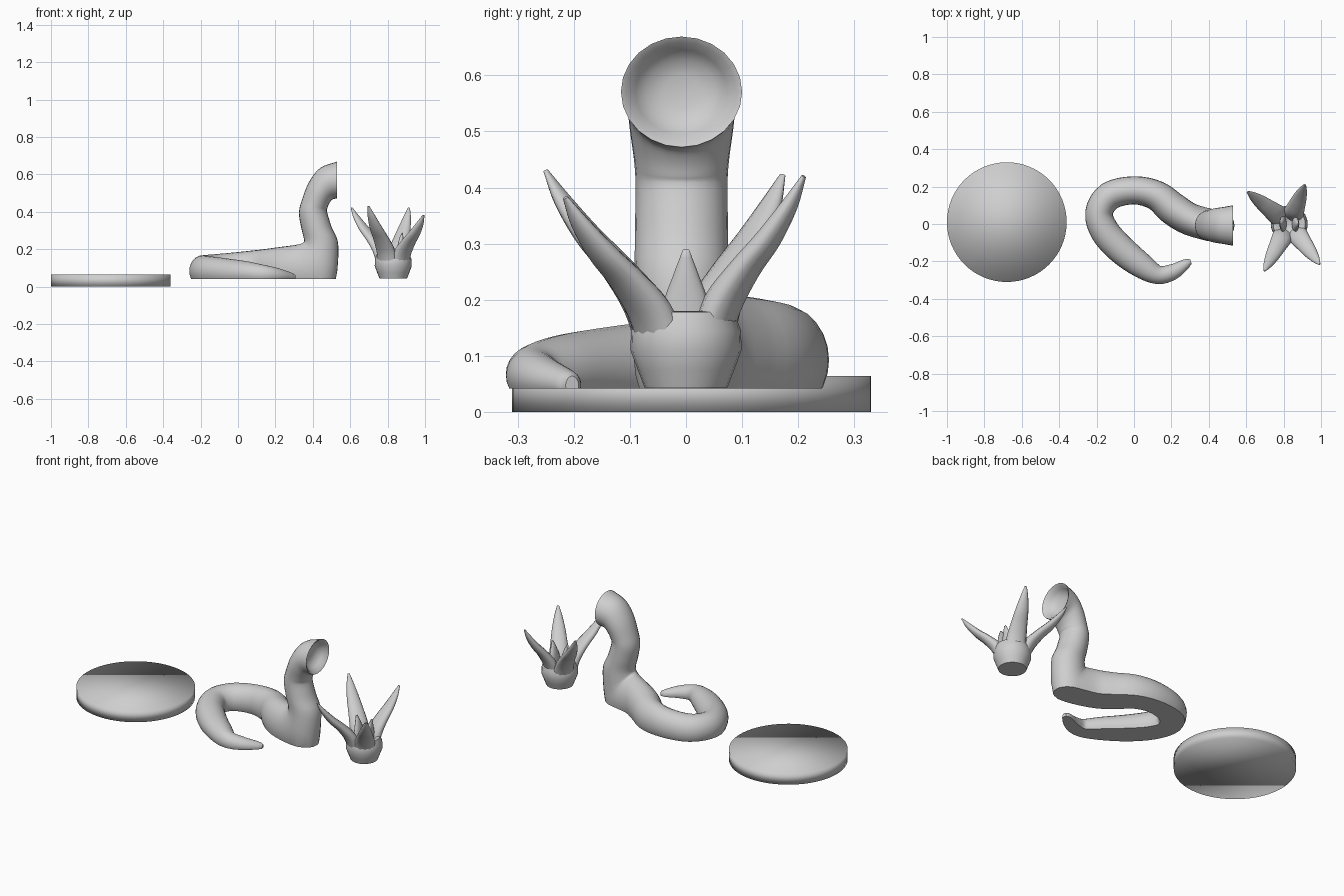
import bpy
import bmesh
from math import cos, sin, pi, radians
from mathutils import Vector

cube = bpy.data.objects.get("Cube")
if cube:
    bpy.data.objects.remove(cube, do_unlink=True)

GREY = 0.62
clay = bpy.data.materials.new("light grey")
clay.diffuse_color = (GREY, GREY, GREY, 1)
clay.use_nodes = True
clay.node_tree.nodes["Principled BSDF"].inputs["Base Color"].default_value = (GREY, GREY, GREY, 1)


def finish(bm, name, angle=None):
    """Turn a bmesh into a shaded object with the shared material."""
    bmesh.ops.recalc_face_normals(bm, faces=bm.faces)
    mesh = bpy.data.meshes.new(name)
    bm.to_mesh(mesh)
    bm.free()
    mesh.materials.append(clay)
    obj = bpy.data.objects.new(name, mesh)
    bpy.context.collection.objects.link(obj)
    bpy.ops.object.select_all(action="DESELECT")
    obj.select_set(True)
    bpy.context.view_layer.objects.active = obj
    if angle:
        bpy.ops.object.shade_smooth_by_angle(angle=radians(angle))
    else:
        bpy.ops.object.shade_smooth()
    return obj


def spline(stations, steps):
    """Catmull-Rom interpolation of equal-length number tuples."""
    vecs = [Vector(s) for s in stations]
    vecs = [vecs[0] * 2 - vecs[1]] + vecs + [vecs[-1] * 2 - vecs[-2]]
    out = []
    for a, b, c, d in zip(vecs, vecs[1:], vecs[2:], vecs[3:]):
        for i in range(steps):
            t = i / steps
            out.append(b + (c - a) * (t / 2) + (a * 2 - b * 5 + c * 4 - d) * (t * t / 2)
                       + (b * 3 - a - c * 3 + d) * (t ** 3 / 2))
    return out + [vecs[-2]]


def sweep(stations, steps, sides, cup=()):
    """Tube through (top point, bottom point, half width); cup adds (scale, shift) rings at the end."""
    data = [(Vector(s[:3]), Vector(s[3:6]), s[6]) for s in spline(stations, steps)]
    mids = [(t + b) / 2 for t, b, w in data]
    rings = []
    for i, (top, bottom, width) in enumerate(data):
        along = mids[min(i + 1, len(mids) - 1)] - mids[max(i - 1, 0)]
        up = (top - bottom) / 2
        side = along.cross(up).normalized() * max(width, 0.002)
        rings.append([mids[i] + side * cos(2 * pi * k / sides) + up * sin(2 * pi * k / sides)
                      for k in range(sides)])
    rim = rings[-1]
    for scale, shift in cup:
        rings.append([mids[-1] + (p - mids[-1]) * scale + Vector((shift, 0, 0)) for p in rim])
    bm = bmesh.new()
    loops = [[bm.verts.new(p) for p in ring] for ring in rings]
    for a, b in zip(loops, loops[1:]):
        for k in range(sides):
            n = (k + 1) % sides
            bm.faces.new((a[k], a[n], b[n], b[k]))
    bm.faces.new(loops[0])
    bm.faces.new(loops[-1])
    return bm


# Round base plate
bm = bmesh.new()
bmesh.ops.create_cone(bm, cap_ends=True, segments=64, radius1=0.32, radius2=0.32, depth=0.064)
bmesh.ops.translate(bm, verts=bm.verts, vec=(-0.68, 0.01, 0.032))
finish(bm, "base_plate")

# Coiled body lying on the ground: x, y, top, bottom, half width
coil = [
    (0.305, -0.203, 0.064, 0.03, 0.012),
    (0.28, -0.212, 0.076, 0.025, 0.026),
    (0.21, -0.255, 0.1, 0.02, 0.042),
    (0.13, -0.272, 0.118, 0.015, 0.05),
    (0.04, -0.222, 0.137, 0.01, 0.068),
    (-0.07, -0.135, 0.152, 0, 0.078),
    (-0.155, -0.04, 0.163, 0, 0.078),
    (-0.187, 0.06, 0.168, 0, 0.074),
    (-0.13, 0.15, 0.173, 0, 0.076),
    (0, 0.18, 0.185, 0, 0.075),
    (0.12, 0.152, 0.198, -0.01, 0.08),
    (0.21, 0.08, 0.21, -0.02, 0.088),
    (0.3, 0.025, 0.222, -0.03, 0.086),
]
# Raised neck, in profile: back x, back z, front x, front z, half width
neck = [
    (0.342, 0.231, 0.497, -0.02, 0.086),
    (0.353, 0.25, 0.537, 0.21, 0.084),
    (0.337, 0.32, 0.5, 0.32, 0.083),
    (0.326, 0.395, 0.476, 0.4, 0.082),
    (0.342, 0.465, 0.478, 0.42, 0.084),
    (0.38, 0.56, 0.488, 0.445, 0.092),
    (0.44, 0.635, 0.505, 0.466, 0.098),
    (0.53, 0.669, 0.53, 0.472, 0.108),
]
stations = [(x, y, top, x, y, low, w) for x, y, top, low, w in coil]
stations += [(bx, -0.008, bz, fx, -0.008, fz, w) for bx, bz, fx, fz, w in neck]
bm = sweep(stations, 4, 24, [(0.9, -0.006), (0.76, -0.028), (0.58, -0.046), (0.3, -0.055)])
# Cut the underside flat
bmesh.ops.bisect_plane(bm, geom=bm.verts[:] + bm.edges[:] + bm.faces[:],
                       plane_co=(0, 0, 0.042), plane_no=(0, 0, 1), clear_inner=True)
bmesh.ops.holes_fill(bm, edges=[e for e in bm.edges if e.is_boundary], sides=0)
finish(bm, "tentacle_body", 50)

# Bulb of the claw, lathed from a profile of radius and height
CENTRE = Vector((0.83, 0, 0))
profile = [(0.001, 0.044), (0.074, 0.044), (0.086, 0.075), (0.099, 0.11), (0.098, 0.145),
           (0.086, 0.178), (0.07, 0.18), (0.045, 0.16), (0.001, 0.145)]
bm = bmesh.new()
verts = [bm.verts.new(CENTRE + Vector((r, 0, z))) for r, z in profile]
edges = [bm.edges.new(pair) for pair in zip(verts, verts[1:])]
bmesh.ops.spin(bm, geom=verts + edges, cent=CENTRE, axis=(0, 0, 1), angle=2 * pi,
               steps=24, use_merge=True)
bmesh.ops.remove_doubles(bm, verts=bm.verts, dist=0.002)
finish(bm, "claw_bulb", 50)


def prong(name, tip, rows):
    """Curved prong; rows are share of reach, share of rise, half width, half thickness."""
    reach = Vector((tip[0], tip[1], 0)) - CENTRE
    out = reach.normalized()
    lean = (Vector((0, 0, 0.6)) - out * 0.8)
    path = []
    for share, rise, width, thick in rows:
        mid = CENTRE + reach * share + Vector((0, 0, 0.12 + (tip[2] - 0.12) * rise))
        path.append((*(mid + lean * thick), *(mid - lean * thick), width))
    finish(sweep(path, 4, 12), name, 60)


# Four long outer prongs
LONG = [(0.2, 0, 0.058, 0.035), (0.31, 0.24, 0.054, 0.032), (0.5, 0.45, 0.045, 0.025),
        (0.7, 0.63, 0.036, 0.021), (0.88, 0.83, 0.022, 0.014), (1, 1, 0.006, 0.004)]
tips = {"back_right": (0.607, 0.172, 0.422), "back_left": (0.914, 0.21, 0.42),
        "front_right": (0.697, -0.25, 0.43), "front_left": (0.992, -0.215, 0.382)}
for place, tip in tips.items():
    prong(place + "_prong", tip, LONG)

# Two short inner prongs
SHORT = [(0.6, 0, 0.045, 0.022), (0.7, 0.4, 0.042, 0.02), (0.85, 0.75, 0.022, 0.014),
         (1, 1, 0.006, 0.004)]
for place, x in (("right", 0.78), ("left", 0.88)):
    prong(place + "_inner_prong", (x, 0, 0.288), SHORT)
